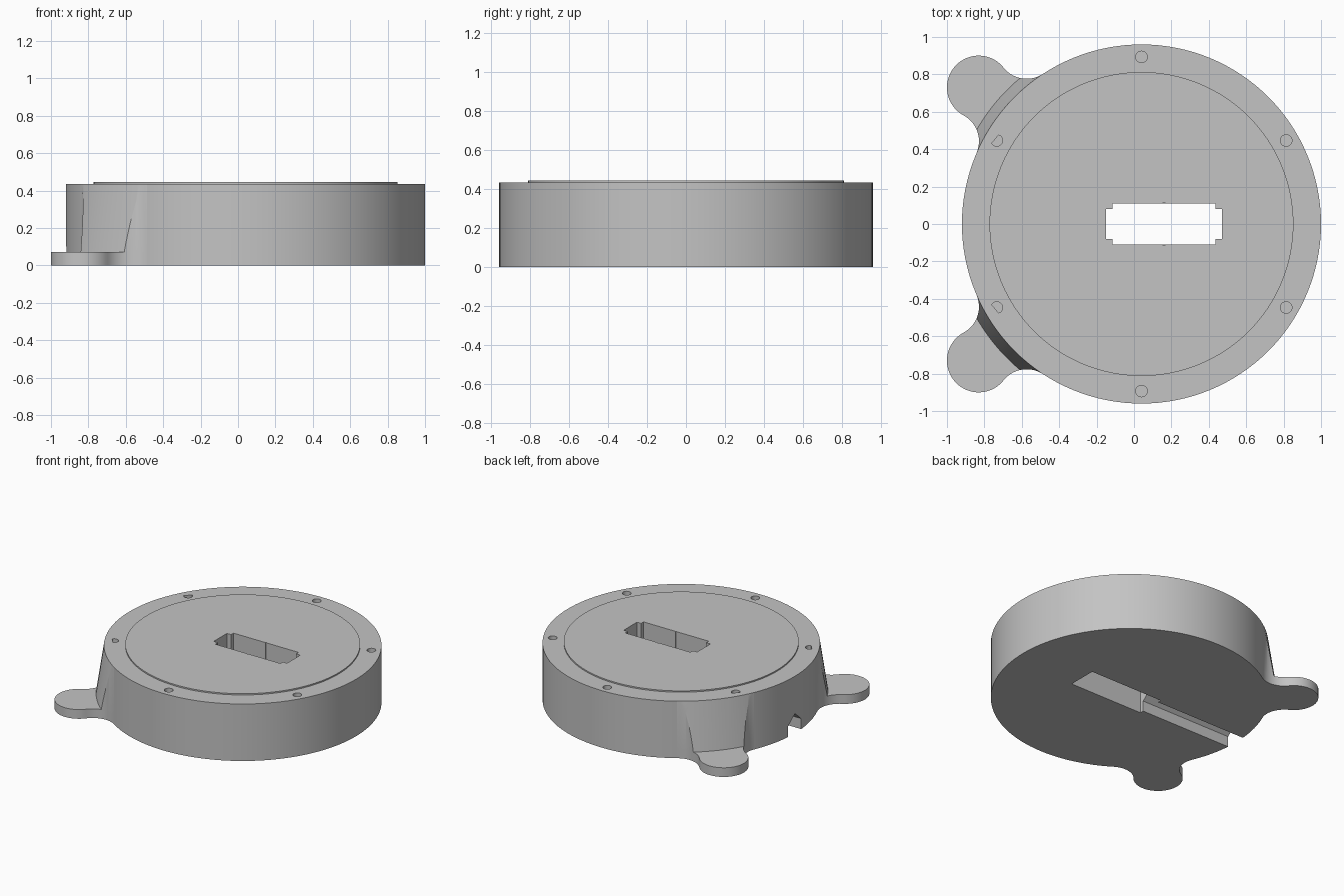
import bpy, bmesh, math

if "Cube" in bpy.data.objects:
    bpy.data.objects.remove(bpy.data.objects["Cube"])

CX, R, H = 0.04, 0.96, 0.435        # housing centre, radius, height
TAB_H = 0.07

grey = bpy.data.materials.new("light_grey")
grey.diffuse_color = (0.55, 0.55, 0.55, 1)
grey.use_nodes = True
grey.node_tree.nodes["Principled BSDF"].inputs["Base Color"].default_value = grey.diffuse_color


def add_mesh(name, bm):
    bmesh.ops.recalc_face_normals(bm, faces=bm.faces)
    me = bpy.data.meshes.new(name)
    bm.to_mesh(me)
    bm.free()
    me.materials.append(grey)
    ob = bpy.data.objects.new(name, me)
    bpy.context.collection.objects.link(ob)
    return ob


def prism(name, pts, z0, z1):
    bm = bmesh.new()
    f = bm.faces.new([bm.verts.new((x, y, z0)) for x, y in pts])
    top = bmesh.ops.extrude_face_region(bm, geom=[f])["geom"]
    for v in top:
        if isinstance(v, bmesh.types.BMVert):
            v.co.z = z1
    return add_mesh(name, bm)


def box(name, x0, x1, w, z0, z1):
    return prism(name, [(x0, -w), (x1, -w), (x1, w), (x0, w)], z0, z1)


def cone(name, x, y, r0, r1, z0, z1, n=128):
    bm = bmesh.new()
    bmesh.ops.create_cone(bm, cap_ends=True, segments=n, radius1=r0, radius2=r1, depth=z1 - z0)
    bmesh.ops.translate(bm, verts=bm.verts, vec=(x, y, (z0 + z1) / 2))
    return add_mesh(name, bm)


def boolean(ob, cutter, op):
    m = ob.modifiers.new(op, 'BOOLEAN')
    m.object, m.operation, m.solver = cutter, op, 'EXACT'
    bpy.context.view_layer.objects.active = ob
    bpy.ops.object.modifier_apply(modifier=m.name)
    bpy.data.objects.remove(cutter)


def arc(cx, cy, r, a0, a1, n):
    return [(cx + r * math.cos(math.radians(a0 + (a1 - a0) * i / n)),
             cy + r * math.sin(math.radians(a0 + (a1 - a0) * i / n))) for i in range(n + 1)]


# Round housing with a raised lid
housing = cone("housing", CX, 0, R, R, 0, H)
lid = cone("raised_lid", CX, 0, 0.8125, 0.8125, H - 0.135, 0.445)

# Six screw holes around the rim
for i in range(6):
    a = math.radians(30 + 60 * i)
    boolean(housing, cone("hole", CX + 0.893 * math.cos(a), 0.893 * math.sin(a),
                          0.031, 0.031, H - 0.12, H + 0.1, 24), 'DIFFERENCE')

# Seat for the lid, so the two solids meet without overlapping
boolean(housing, cone("seat", CX, 0, 0.8125, 0.8125, H - 0.135, H + 0.1), 'DIFFERENCE')

# Wide pocket from below, cross-shaped opening through the lid
boolean(housing, box("pocket", -0.15, 0.47, 0.11, -0.1, 0.4), 'DIFFERENCE')
opening = [(0.47, 0.08), (0.435, 0.08), (0.435, 0.11), (-0.115, 0.11), (-0.115, 0.08), (-0.15, 0.08)]
opening += [(x, -y) for x, y in reversed(opening)]
boolean(lid, prism("opening", opening, 0.1, 0.6), 'DIFFERENCE')
boolean(lid, box("mark", 0.155, 0.165, 0.114, 0.1, 0.6), 'DIFFERENCE')

# Cable channel with a pitched roof, running out to the left
bm = bmesh.new()
profile = [(-0.08, -0.1), (0.08, -0.1), (0.08, 0.08), (0, 0.15), (-0.08, 0.08)]
f = bm.faces.new([bm.verts.new((-1.1, y, z)) for y, z in profile])
ext = bmesh.ops.extrude_face_region(bm, geom=[f])["geom"]
bmesh.ops.translate(bm, verts=[v for v in ext if isinstance(v, bmesh.types.BMVert)], vec=(1.0, 0, 0))
boolean(housing, add_mesh("channel", bm), 'DIFFERENCE')

# Mounting tabs: rounded ear blended into the housing by two fillets
D, TR, FR, SPREAD = 1.136, 0.17, 0.158, 16.7
s = math.radians(SPREAD)
fx, fy = (R + FR) * math.cos(s), (R + FR) * math.sin(s)
end = math.degrees(math.atan2(-fy, D - fx))
half = [(0.93 * math.cos(s), 0.93 * math.sin(s))]
half += arc(fx, fy, FR, 180 + SPREAD, 360 + end, 14)
half += arc(D, 0, TR, 180 + end, 0, 18)[1:]
outline = half + [(x, -y) for x, y in reversed(half[:-1])]

parts = [housing, lid]
for side, ang in (("back", 140), ("front", -140)):
    c, sn = math.cos(math.radians(ang)), math.sin(math.radians(ang))
    pts = [(CX + x * c - y * sn, x * sn + y * c) for x, y in outline]
    parts.append(prism(side + "_tab", pts, 0, TAB_H))
    # sloped gusset between tab and housing wall
    gusset = prism(side + "_gusset", pts, TAB_H - 0.01, H)
    slope = (1.015 - R) / (H - TAB_H)
    boolean(gusset, cone("slope", CX, 0, 1.015 + slope * 0.05, R, TAB_H - 0.05, H), 'INTERSECT')
    parts.append(gusset)

# Smooth curved walls, crisp edges
for ob in parts:
    bpy.ops.object.select_all(action='DESELECT')
    ob.select_set(True)
    bpy.context.view_layer.objects.active = ob
    bpy.ops.object.shade_smooth_by_angle(angle=math.radians(25))
